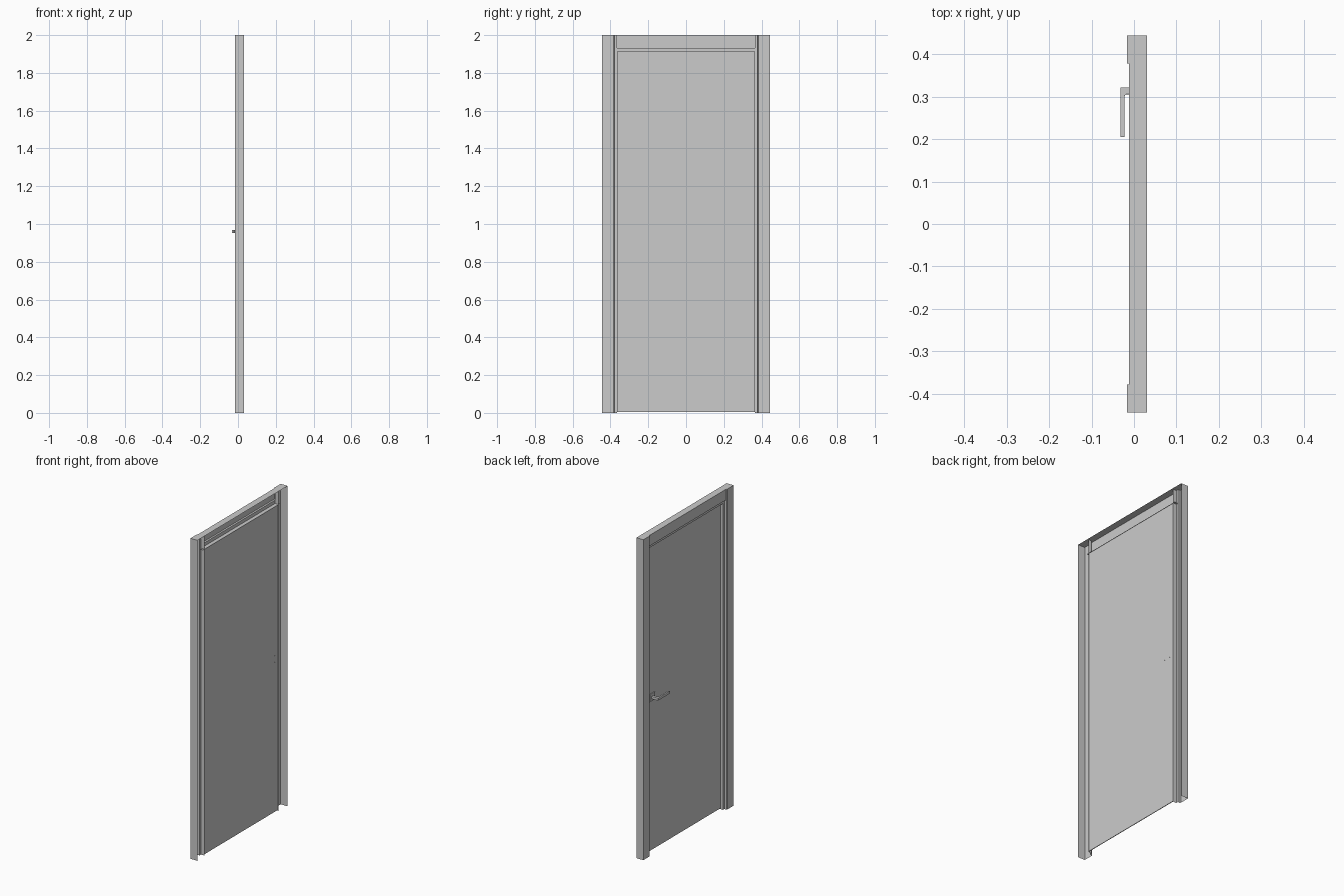
import bpy, bmesh, math
from mathutils import Vector

if "Cube" in bpy.data.objects:
    bpy.data.objects.remove(bpy.data.objects["Cube"])


def finish(name, bm):
    mesh = bpy.data.meshes.new(name)
    bm.to_mesh(mesh)
    bm.free()
    ob = bpy.data.objects.new(name, mesh)
    bpy.context.collection.objects.link(ob)
    return ob


def sweep(name, points, offset, closed=False):
    """Push a profile along offset; closed profiles get end caps."""
    bm = bmesh.new()
    verts = [bm.verts.new(p) for p in points]
    if closed:
        face = bm.faces.new(verts)
        new = bmesh.ops.extrude_face_region(bm, geom=[face])["geom"]
    else:
        edges = [bm.edges.new(pair) for pair in zip(verts, verts[1:])]
        new = bmesh.ops.extrude_edge_only(bm, edges=edges)["geom"]
    moved = [g for g in new if isinstance(g, bmesh.types.BMVert)]
    bmesh.ops.translate(bm, verts=moved, vec=Vector(offset))
    bmesh.ops.recalc_face_normals(bm, faces=bm.faces)
    return finish(name, bm)


def box(name, lo, hi, bevel=0):
    lo, hi = Vector(lo), Vector(hi)
    bm = bmesh.new()
    bmesh.ops.create_cube(bm, size=1)
    bmesh.ops.scale(bm, verts=bm.verts, vec=hi - lo)
    bmesh.ops.translate(bm, verts=bm.verts, vec=(lo + hi) / 2)
    ob = finish(name, bm)
    if bevel:
        add_bevel(ob, bevel)
    return ob


def add_bevel(ob, width):
    mod = ob.modifiers.new("soft_edges", "BEVEL")
    mod.width = width
    mod.segments = 2


# Side jambs: thin folded channels, open at the back, with a door stop
jamb = [(0.031, 0.445), (-0.017, 0.445), (-0.017, 0.383), (-0.014, 0.379),
        (0.0, 0.379), (0.0, 0.365), (0.024, 0.365)]
for side, label in ((1, "latch"), (-1, "hinge")):
    sweep(f"{label}_jamb", [(x, side * y, 0) for x, y in jamb], (0, 0, 2))
    # Flat cap over the jamb
    y0, y1 = sorted((side * 0.379, side * 0.445))
    sweep(f"{label}_jamb_cap", [(-0.017, y0, 2), (-0.017, y1, 2)], (0.048, 0, 0))

# Header: the same kind of channel laid across the top
header = [(0.031, 2.0), (-0.012, 2.0), (-0.012, 1.933), (0.0, 1.933),
          (0.0, 1.912), (0.024, 1.912)]
sweep("header", [(x, -0.379, z) for x, z in header], (0, 0.758, 0))

# Door leaf
box("door_leaf", (0.017, -0.365, 0.006), (0.021, 0.365, 1.912))

# Handle: rose plate, L-shaped lever and fixing pins
box("handle_rose", (0.012, 0.288, 0.936), (0.0175, 0.338, 0.984), 0.0015)
lever = [(-0.032, 0.205), (-0.022, 0.205), (-0.022, 0.302), (-0.019, 0.306),
         (0.0125, 0.306), (0.0125, 0.322), (-0.032, 0.322)]
add_bevel(sweep("handle_lever", [(x, y, 0.952) for x, y in lever],
                (0, 0, 0.016), closed=True), 0.001)
for i, y in enumerate((0.292, 0.334)):
    for j, z in enumerate((0.94, 0.98)):
        box(f"handle_pin_{i}{j}", (0.0165, y - 0.002, z - 0.002),
            (0.0225, y + 0.002, z + 0.002))
